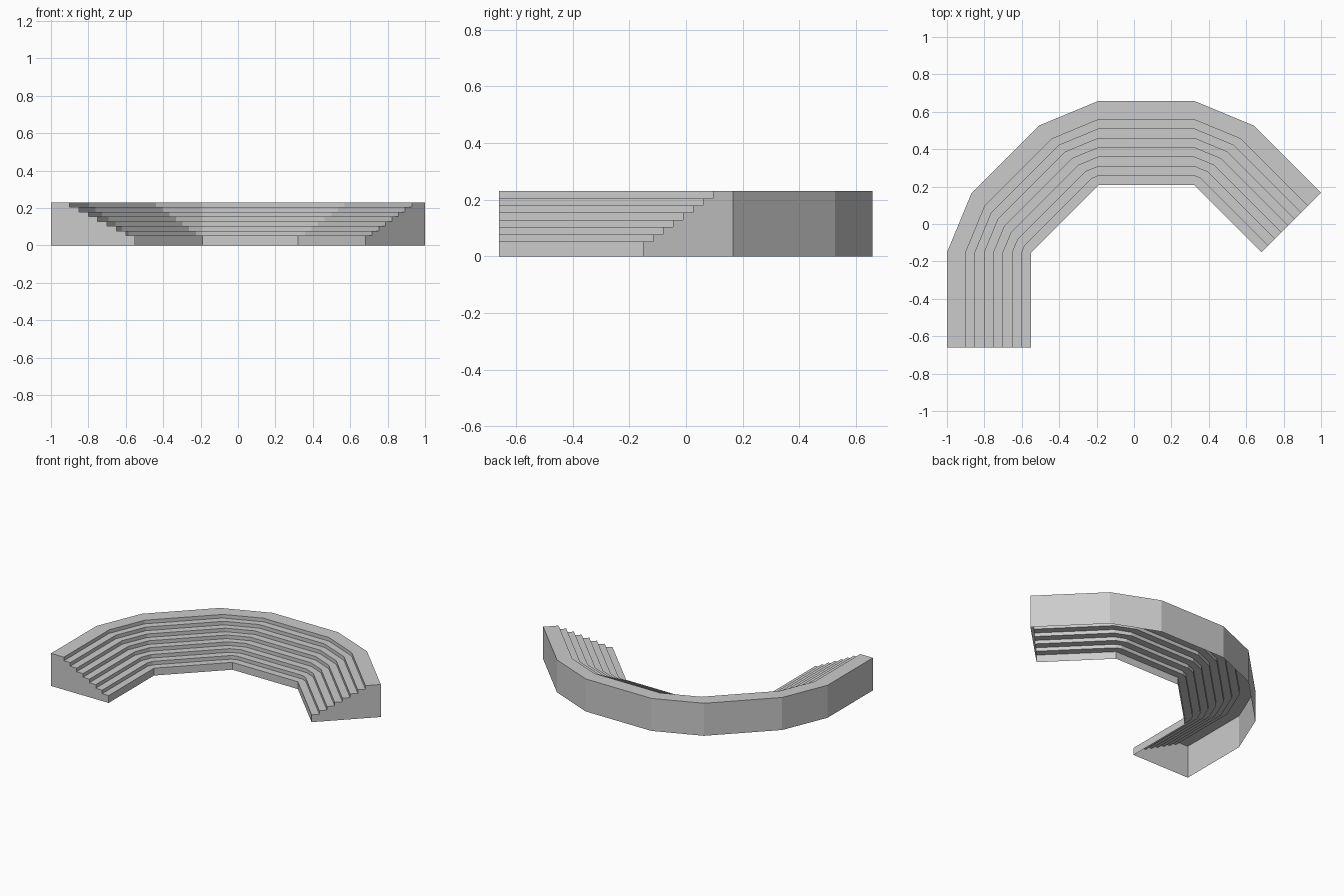
import bpy, bmesh
from mathutils import Vector

if "Cube" in bpy.data.objects:
    bpy.data.objects.remove(bpy.data.objects["Cube"])

# Inner edge of the seating, walked from the long arm to the short arm
path = [Vector(p) for p in [(-0.55, -0.659), (-0.55, -0.152), (-0.19, 0.208),
                            (0.322, 0.208), (0.682, -0.152)]]
STEPS, TREAD, FIRST, TOP, DEPTH = 8, 0.05, 0.052, 0.23, 0.45

# Stepped cross-section: (distance outward, height)
profile = [(0, 0)]
for i in range(STEPS):
    z = FIRST + (TOP - FIRST) * i / (STEPS - 1)
    outer = DEPTH if i == STEPS - 1 else (i + 1) * TREAD
    profile += [(i * TREAD, z), (outer, z)]
profile.append((DEPTH, 0))

bm = bmesh.new()


def section(point, normal):
    return [bm.verts.new((point.x + normal.x * d, point.y + normal.y * d, z))
            for d, z in profile]


# Each straight run has a section at both ends; corners become chamfer wedges
sections = []
for a, b in zip(path, path[1:]):
    d = (b - a).normalized()
    normal = Vector((-d.y, d.x))
    sections += [section(a, normal), section(b, normal)]

# Stepped skin, open underneath
for s, t in zip(sections, sections[1:]):
    for i in range(len(profile) - 1):
        bm.faces.new((s[i], t[i], t[i + 1], s[i + 1]))

# End walls
bm.faces.new(sections[0])
bm.faces.new(sections[-1][::-1])
bmesh.ops.remove_doubles(bm, verts=bm.verts, dist=1e-4)

mesh = bpy.data.meshes.new("stepped_seating")
bm.to_mesh(mesh)
bm.free()
bpy.context.collection.objects.link(bpy.data.objects.new("stepped_seating", mesh))
